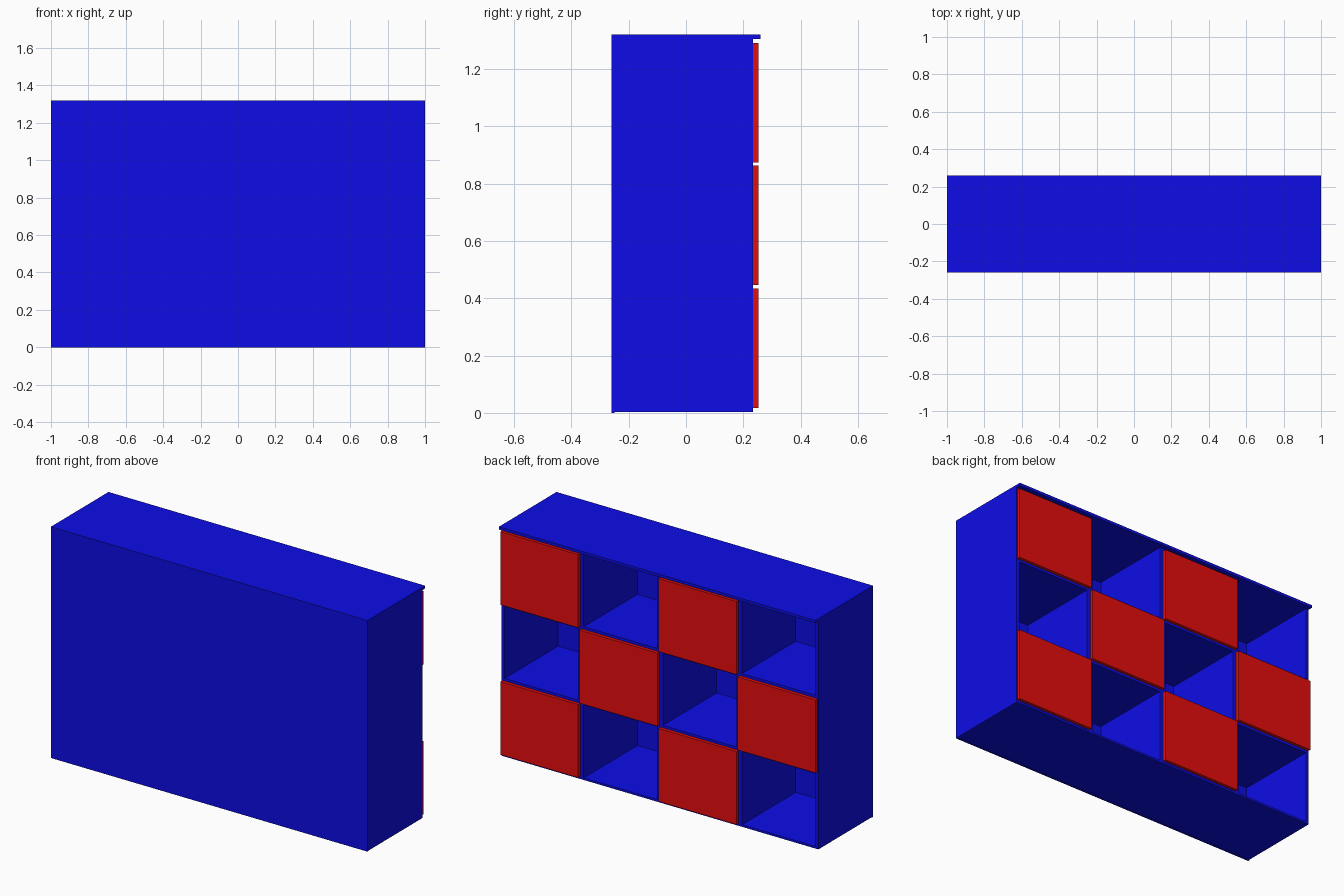
import bpy

if "Cube" in bpy.data.objects:
    bpy.data.objects.remove(bpy.data.objects["Cube"])

def material(name, rgb):
    m = bpy.data.materials.new(name)
    m.diffuse_color = (*rgb, 1)
    m.use_nodes = True
    m.node_tree.nodes["Principled BSDF"].inputs["Base Color"].default_value = m.diffuse_color
    return m

BLUE = material("blue_paint", (0.004, 0.004, 0.8))
RED = material("red_paint", (0.8, 0.004, 0.004))

def board(name, x, y, z, mat):
    """Axis-aligned board from (min, max) ranges."""
    bpy.ops.mesh.primitive_cube_add(size=1, location=[sum(r) / 2 for r in (x, y, z)])
    o = bpy.context.object
    o.name = name
    o.scale = [r[1] - r[0] for r in (x, y, z)]
    bpy.ops.object.transform_apply(location=False, rotation=False, scale=True)
    o.data.materials.append(mat)

FRONT, REAR = -0.26, 0.234
TOP, T = 1.304, 0.018
INNER = FRONT + 0.01

# Closed panel, overhanging top and base
board("closed_panel", (-1, 1), (FRONT, INNER), (0, TOP), BLUE)
board("top_board", (-1, 1), (FRONT, 0.26), (TOP, 1.32), BLUE)
board("base_board", (-1 + T, 1 - T), (INNER, REAR), (0.003, 0.015), BLUE)

# Sides and double-thickness dividers
for i in range(5):
    x = -1 + 0.5 * i
    a, b = max(x - T, -1), min(x + T, 1)
    board("side_board" if i in (0, 4) else "divider", (a, b), (INNER, REAR), (0.003, TOP), BLUE)

# Shelves, one per compartment
for z in (0.44, 0.869):
    for i in range(4):
        x = -1 + 0.5 * i
        board("shelf", (x + T, x + 0.5 - T), (INNER, REAR), (z - 0.009, z + 0.009), BLUE)

# Checkerboard of doors
for row in range(3):
    z = 0.0175 + 0.428 * row
    for col in range(4):
        if (row + col) % 2:
            x = -1 + 0.5 * col
            board("door", (x + 0.004, x + 0.496), (REAR, 0.253), (z, z + 0.417), RED)
